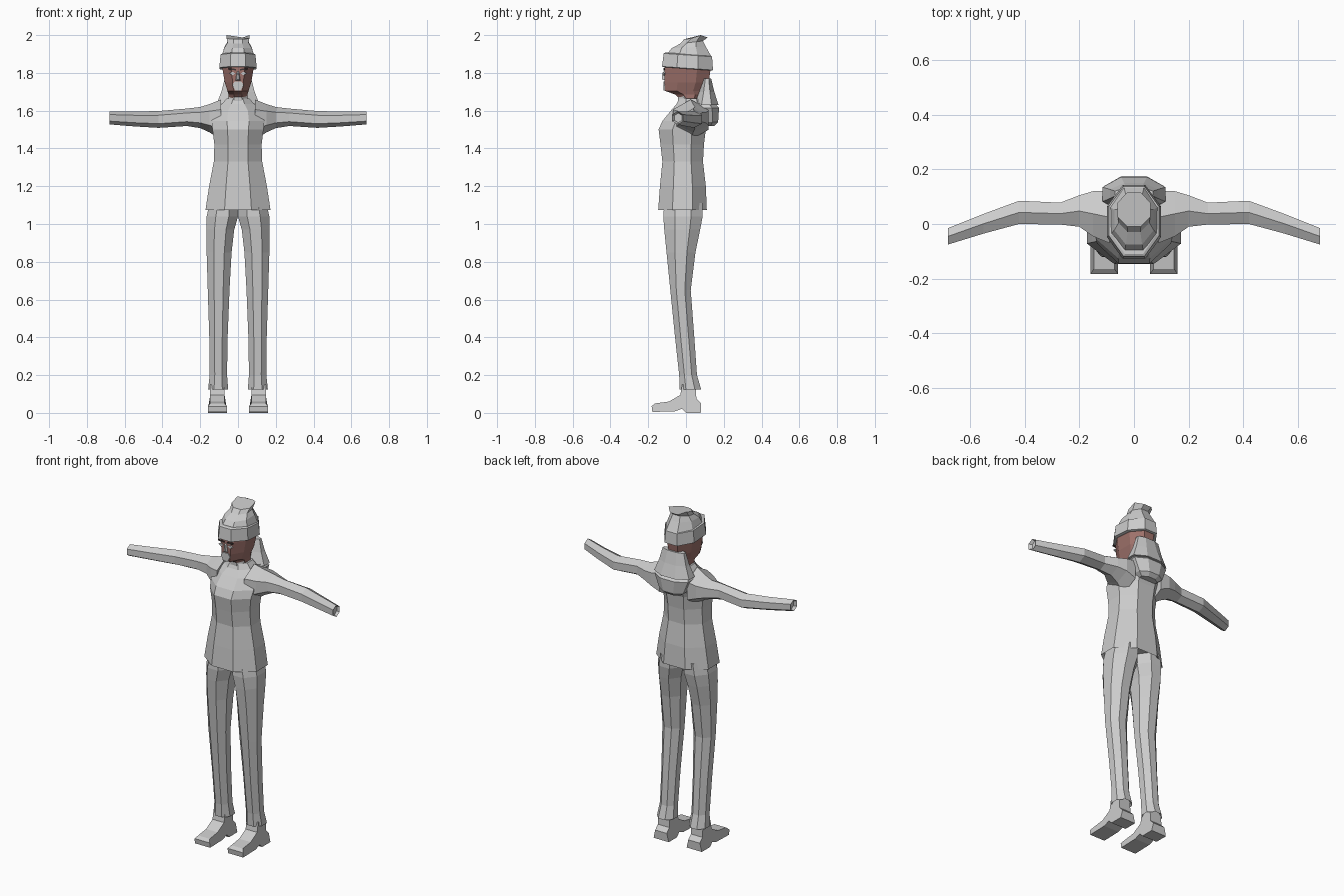
import bpy, bmesh
from math import cos, sin, pi

if "Cube" in bpy.data.objects:
    bpy.data.objects.remove(bpy.data.objects["Cube"])


def material(name, rgb):
    m = bpy.data.materials.new(name)
    m.use_nodes = True
    m.diffuse_color = (*rgb, 1)
    m.node_tree.nodes["Principled BSDF"].inputs["Base Color"].default_value = (*rgb, 1)
    return m


GREY = material("light grey cloth", (0.6, 0.6, 0.6))
BROWN = material("reddish brown", (0.35, 0.17, 0.15))
DARK = material("dark brow", (0.05, 0.035, 0.035))


def finish(name, bm, mat):
    bmesh.ops.recalc_face_normals(bm, faces=bm.faces)
    me = bpy.data.meshes.new(name)
    bm.to_mesh(me)
    bm.free()
    me.materials.append(mat)
    ob = bpy.data.objects.new(name, me)
    bpy.context.scene.collection.objects.link(ob)
    return ob


def ring(a0, a1, b0, b1, n=8):
    """Flat-sided polygon that fills the given bounds."""
    k = cos(pi / n)
    return [((a0 + a1) / 2 + (a1 - a0) / 2 * cos((i + .5) * 2 * pi / n) / k,
             (b0 + b1) / 2 + (b1 - b0) / 2 * sin((i + .5) * 2 * pi / n) / k)
            for i in range(n)]


def loft(name, mat, rows, axis="z", n=8, tilt=0, side=1):
    """Skin rings given as (position, a0, a1, b0, b1) along an axis."""
    bm = bmesh.new()
    loops = []
    for p, a0, a1, b0, b1 in rows:
        loop = []
        for a, b in ring(a0, a1, b0, b1, n):
            co = (side * a, b, p + tilt * b) if axis == "z" else (side * p, a, b)
            loop.append(bm.verts.new(co))
        loops.append(loop)
    for lo, hi in zip(loops, loops[1:]):
        for i in range(n):
            j = (i + 1) % n
            bm.faces.new((lo[i], lo[j], hi[j], hi[i]))
    bm.faces.new(loops[0])
    bm.faces.new(loops[-1])
    return finish(name, bm, mat)


def prism(name, mat, front, back, ya, yb):
    """Join two matching x-z outlines at depths ya and yb."""
    bm = bmesh.new()
    f = [bm.verts.new((x, ya, z)) for x, z in front]
    b = [bm.verts.new((x, yb, z)) for x, z in back]
    bm.faces.new(f)
    bm.faces.new(b)
    for i in range(len(f)):
        j = (i + 1) % len(f)
        bm.faces.new((f[i], f[j], b[j], b[i]))
    return finish(name, bm, mat)


# Sweater body, with a recessed hem and a raised collar
loft("sweater", GREY, [
    (1.10, -.15, .15, -.12, .09), (1.075, -.172, .172, -.147, .11),
    (1.20, -.153, .153, -.138, .105), (1.33, -.128, .128, -.125, .09),
    (1.42, -.125, .125, -.135, .095), (1.50, -.135, .135, -.145, .105),
    (1.545, -.14, .14, -.125, .12), (1.60, -.125, .125, -.08, .12),
    (1.635, -.085, .085, -.05, .11), (1.665, -.06, .06, -.035, .09)])
loft("neck", GREY, [(1.63, -.05, .05, -.04, .07), (1.72, -.045, .045, -.045, .07)])

# Fabric hood folded on the upper back
loft("hood", GREY, [
    (1.52, -.055, .055, .085, .15), (1.54, -.08, .08, .07, .17),
    (1.615, -.11, .11, .05, .175), (1.64, -.095, .095, .04, .15)], n=8)

for side, word in ((1, "left"), (-1, "right")):
    # Sleeve with an open-looking cuff
    loft(word + "_sleeve", GREY, [
        (.09, -.07, .12, 1.46, 1.645), (.15, -.045, .12, 1.495, 1.625),
        (.20, -.01, .105, 1.515, 1.612), (.27, -.002, .078, 1.525, 1.605),
        (.42, .0, .085, 1.515, 1.592), (.55, -.035, .037, 1.522, 1.59),
        (.68, -.075, -.015, 1.532, 1.592), (.665, -.062, -.02, 1.54, 1.584)],
        axis="x", n=6, side=side)

    # Trouser leg with a flared cuff
    loft(word + "_trouser_leg", GREY, [
        (.15, .07, .14, -.015, .06), (.125, .052, .158, -.034, .08),
        (.20, .058, .15, -.036, .058), (.40, .055, .152, -.058, .044),
        (.65, .045, .16, -.083, .025), (.85, .034, .166, -.103, .05),
        (.97, .02, .168, -.115, .075), (1.04, .0, .166, -.12, .088),
        (1.11, .0, .15, -.115, .088)], side=side)

    # Shoe: side profile with a notched heel, narrowed toward the top
    outline = [(-.178, .005), (-.06, .008), (-.02, .022), (.0, .0), (.078, .0),
               (.08, .05), (.055, .075), (.05, .15), (-.02, .15), (-.03, .095),
               (-.09, .06), (-.165, .05), (-.182, .035)]
    bm = bmesh.new()
    layers = []
    for edge in (-1, 1):
        layers.append([bm.verts.new((side * (.109 + edge * (.05 if z < .04 else .038)),
                                     y, z)) for y, z in outline])
    bm.faces.new(layers[0])
    bm.faces.new(layers[1])
    for i in range(len(outline)):
        j = (i + 1) % len(outline)
        bm.faces.new((layers[0][i], layers[0][j], layers[1][j], layers[1][i]))
    finish(word + "_shoe", bm, GREY)

    # Painted eye and brow
    eye = [(side * x, z) for x, z in ((.014, 1.797), (.03, 1.787), (.046, 1.797), (.03, 1.807))]
    prism(word + "_eye", GREY, eye, eye, -.119, -.112)
    brow = [(side * x, z) for x, z in ((.01, 1.813), (.05, 1.817), (.05, 1.825), (.01, 1.821))]
    prism(word + "_brow", DARK, brow, brow, -.119, -.112)

# Head, tapering down and back to the neck
loft("head", BROWN, [
    (1.635, -.05, .05, -.005, .06), (1.685, -.05, .05, -.055, .09),
    (1.705, -.056, .056, -.112, .10), (1.75, -.07, .07, -.113, .12),
    (1.82, -.082, .082, -.114, .13), (1.86, -.082, .082, -.11, .13)])

# Nose and chin patch
prism("nose", GREY, [(-.006, 1.765), (.006, 1.765), (.003, 1.80), (-.003, 1.80)],
      [(-.014, 1.76), (.014, 1.76), (.006, 1.81), (-.006, 1.81)], -.126, -.11)
chin = [(-.014, 1.706), (.014, 1.706), (.03, 1.735), (.018, 1.755), (-.018, 1.755), (-.03, 1.735)]
prism("chin_patch", GREY, chin, chin, -.119, -.111)

# Hair falling over the back of the neck
loft("back_hair", GREY, [
    (1.63, -.115, .115, .045, .172), (1.70, -.088, .088, .07, .15),
    (1.77, -.07, .07, .09, .133)])

# Knitted hat: turned-up brim and a folded crown
loft("hat_brim", GREY, [
    (1.822, -.09, .09, -.118, .135), (1.825, -.099, .099, -.127, .143),
    (1.895, -.092, .092, -.118, .138), (1.90, -.08, .08, -.11, .13)], tilt=-.07)
bm = bmesh.new()
loops = []
for z, w, y0, y1, tilt in ((1.885, .088, -.112, .135, 0), (1.935, .072, -.075, .105, .04),
                          (1.962, .056, -.03, .09, .12), (1.978, .06, -.01, .115, -.1)):
    loops.append([bm.verts.new((x, y, z + tilt * (y - (y0 + y1) / 2)))
                  for x, y in ring(-w, w, y0, y1)])
for v in loops[-1]:
    # Front-sloping top whose peak sits toward the back
    v.co.z = 1.978 + max(0, .022 - abs(v.co.y - .078) * .35)
for lo, hi in zip(loops, loops[1:]):
    for i in range(8):
        j = (i + 1) % 8
        bm.faces.new((lo[i], lo[j], hi[j], hi[i]))
bm.faces.new(loops[-1])
bm.faces.new(loops[0])
finish("hat_crown", bm, GREY)
top = max(v.co.z for v in bpy.data.objects["hat_crown"].data.vertices)
for v in bpy.data.objects["hat_crown"].data.vertices:
    if v.co.z > 1.97:
        v.co.z += 2 - top
